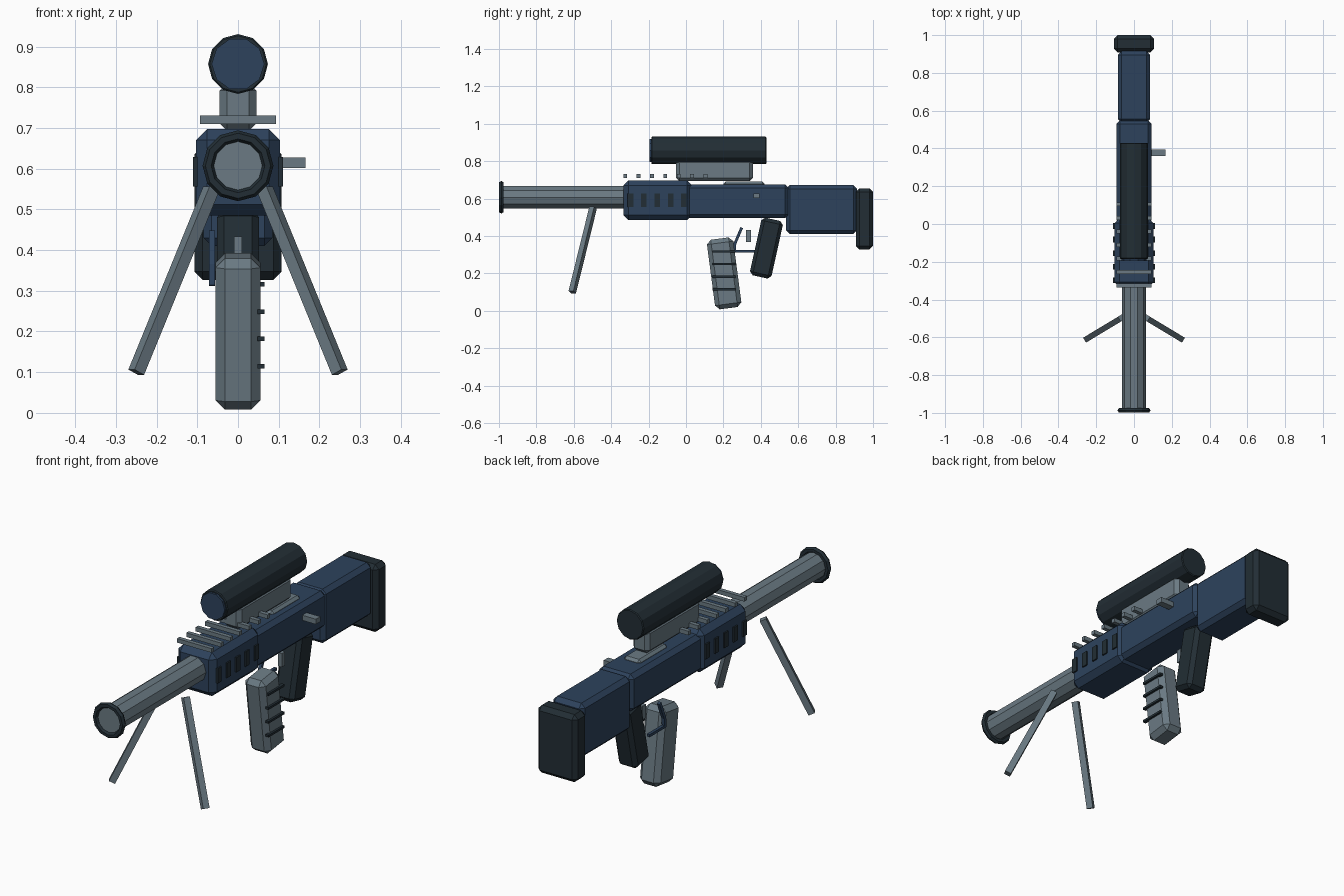
import bpy, bmesh, math
from mathutils import Vector, Matrix

if "Cube" in bpy.data.objects:
    bpy.data.objects.remove(bpy.data.objects["Cube"])


def material(name, rgb):
    m = bpy.data.materials.new(name)
    m.diffuse_color = (*rgb, 1)
    m.use_nodes = True
    m.node_tree.nodes["Principled BSDF"].inputs["Base Color"].default_value = m.diffuse_color
    return m


GREY = material("steel grey", (0.145, 0.195, 0.228))
BLUE = material("navy blue", (0.026, 0.055, 0.108))
DARK = material("charcoal", (0.016, 0.027, 0.035))


def finish(name, bm, mat):
    bmesh.ops.recalc_face_normals(bm, faces=bm.faces)
    mesh = bpy.data.meshes.new(name)
    bm.to_mesh(mesh)
    bm.free()
    mesh.materials.append(mat)
    ob = bpy.data.objects.new(name, mesh)
    bpy.context.collection.objects.link(ob)
    return ob


def box(name, mat, centre, size, bevel=0.0, tilt=0.0):
    """Chamfered box, tilted about x by degrees."""
    bm = bmesh.new()
    bmesh.ops.create_cube(bm, size=1, matrix=Matrix.Diagonal((*size, 1)))
    if bevel:
        bmesh.ops.bevel(bm, geom=bm.edges[:], offset=bevel, segments=1, affect='EDGES')
    bm.transform(Matrix.Translation(centre) @ Matrix.Rotation(math.radians(tilt), 4, 'X'))
    return finish(name, bm, mat)


def span(name, mat, x, y, z, bevel=0.0):
    """Chamfered box given by its ranges."""
    r = (x, y, z)
    return box(name, mat, [(a + b) / 2 for a, b in r], [b - a for a, b in r], bevel)


def tube(name, mat, radius, y0, y1, z, sides, bevel=0.0):
    """Cylinder lying along y."""
    bm = bmesh.new()
    bmesh.ops.create_cone(bm, cap_ends=True, segments=sides, radius1=radius,
                          radius2=radius, depth=y1 - y0)
    if bevel:
        rims = [e for e in bm.edges if abs(e.verts[0].co.z - e.verts[1].co.z) < 1e-5]
        bmesh.ops.bevel(bm, geom=rims, offset=bevel, segments=1, affect='EDGES')
    bm.transform(Matrix.Translation((0, (y0 + y1) / 2, z))
                 @ Matrix.Rotation(math.pi / 2, 4, 'X')
                 @ Matrix.Rotation(math.pi / 2, 4, 'Z'))
    return finish(name, bm, mat)


def beam(name, mat, a, b, width):
    """Square bar from a to b."""
    a, b = Vector(a), Vector(b)
    bm = bmesh.new()
    bmesh.ops.create_cube(bm, size=1, matrix=Matrix.Diagonal((width, width, (b - a).length, 1)))
    if abs(a.x - b.x) < 1e-5:
        d = b - a
        rot = Matrix.Rotation(math.atan2(-d.y, d.z), 4, 'X')
    else:
        rot = (b - a).to_track_quat('Z', 'Y').to_matrix().to_4x4()
    bm.transform(Matrix.Translation((a + b) / 2) @ rot)
    return finish(name, bm, mat)


# barrel and muzzle ring
BORE = 0.607
tube("barrel", GREY, 0.063, -0.988, -0.30, BORE, 10)
bpy.ops.mesh.primitive_torus_add(major_segments=12, minor_segments=6, major_radius=0.073,
                                 minor_radius=0.014, location=(0, -0.987, BORE),
                                 rotation=(math.pi / 2, 0, 0))
ring = bpy.context.object
ring.name = "muzzle_ring"
ring.data.materials.append(DARK)
for p in ring.data.polygons:
    p.use_smooth = False

# main body
span("handguard", BLUE, (-0.103, 0.103), (-0.335, 0.032), (0.485, 0.697), 0.027)
span("receiver", BLUE, (-0.093, 0.093), (0.0, 0.55), (0.495, 0.676), 0.02)
span("stock", BLUE, (-0.085, 0.085), (0.535, 0.915), (0.41, 0.672), 0.02)
span("butt_pad", DARK, (-0.107, 0.107), (0.908, 1.0), (0.327, 0.655), 0.02)

# vents on both sides of the handguard
for i in range(5):
    y = -0.297 + 0.0715 * i
    for side in (-1, 1):
        box("vent", DARK, (side * 0.103, y, 0.592), (0.014, 0.03, 0.072))

# rail bars
for i in range(7):
    box("rail_bar", GREY, (0, -0.325 + 0.0715 * i, 0.72), (0.186, 0.02, 0.02))

# scope with mount and lens
tube("scope", DARK, 0.0735, -0.185, 0.43, 0.857, 12, 0.004)
tube("scope_lens", BLUE, 0.065, -0.195, -0.17, 0.857, 10)
span("scope_mount", GREY, (-0.045, 0.045), (-0.053, 0.357), (0.693, 0.81), 0.018)
span("ejection_cover", GREY, (-0.045, 0.045), (0.2, 0.42), (0.66, 0.69), 0.012)

# bolt handle
span("bolt_handle", GREY, (0.07, 0.166), (0.36, 0.394), (0.602, 0.627))

# grip and magazine
box("grip", DARK, (0, 0.43, 0.335), (0.104, 0.118, 0.315), 0.018, -12.5)
box("magazine", GREY, (0, 0.204, 0.2), (0.11, 0.142, 0.375), 0.023, 7.5)
for i in range(4):
    box("magazine_rib", DARK, (0.057, 0.203, 0.115 + 0.067 * i), (0.017, 0.122, 0.011))

# trigger and guard
box("trigger", GREY, (0, 0.334, 0.4), (0.02, 0.025, 0.066))
beam("guard_front", BLUE, (-0.064, 0.262, 0.36), (-0.064, 0.298, 0.445), 0.015)
box("guard_bottom", BLUE, (-0.064, 0.318, 0.318), (0.015, 0.125, 0.013))
beam("guard_corner", BLUE, (-0.064, 0.258, 0.313), (-0.064, 0.262, 0.365), 0.015)

# bipod legs
for side in (-1, 1):
    beam("bipod_leg", GREY, (side * 0.066, -0.497, 0.55), (side * 0.25, -0.608, 0.1), 0.03)
